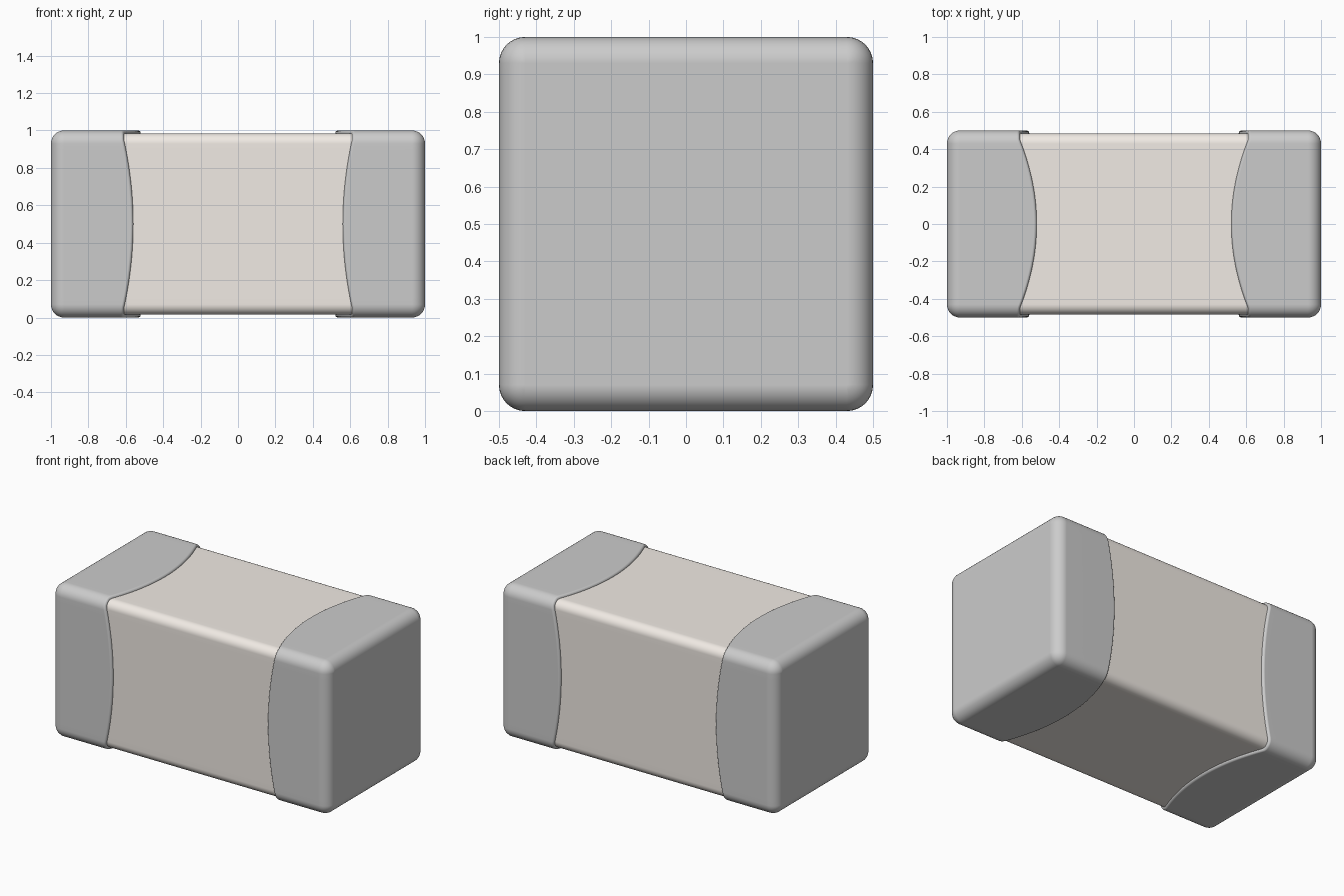
import bpy, bmesh, math

if "Cube" in bpy.data.objects:
    bpy.data.objects.remove(bpy.data.objects["Cube"])

N_SIDE, N_CORNER = 24, 8
HALF, R = 0.5, 0.07          # end cap half width and edge radius
BODY, LIP = 0.485, 0.015     # body half width, rounding of the cap's inner rim


def rounded_square(h, r):
    """Closed loop of (y, z) points, always with the same count."""
    pts = []
    for q in range(4):
        a0 = q * math.pi / 2
        c, s = math.cos(a0), math.sin(a0)
        k = h - r
        side = [(h, -k + 2 * k * i / N_SIDE) for i in range(N_SIDE)]
        arc = [(k + r * math.cos(a), k + r * math.sin(a))
               for a in (i * math.pi / 2 / N_CORNER for i in range(N_CORNER))]
        pts += [(c * y - s * z, s * y + c * z) for y, z in side + arc]
    return pts


def rim_x(y, z):
    """Inner edge of the cap: bowed towards the middle of each face."""
    if abs(z) >= abs(y):
        return 0.52 + 0.09 * min(1, abs(y) / 0.45) ** 2
    return 0.56 + 0.05 * min(1, abs(z) / 0.45) ** 2


def loft(name, rings):
    bm = bmesh.new()
    loops = [[bm.verts.new((x, y, z + 0.5)) for x, y, z in ring] for ring in rings]
    n = len(loops[0])
    for a, b in zip(loops, loops[1:]):
        for i in range(n):
            j = (i + 1) % n
            bm.faces.new((a[i], a[j], b[j], b[i]))
    bm.faces.new(loops[0])
    bm.faces.new(loops[-1][::-1])
    bmesh.ops.remove_doubles(bm, verts=bm.verts, dist=1e-5)
    bmesh.ops.recalc_face_normals(bm, faces=bm.faces)
    mesh = bpy.data.meshes.new(name)
    bm.to_mesh(mesh)
    bm.free()
    obj = bpy.data.objects.new(name, mesh)
    bpy.context.collection.objects.link(obj)
    bpy.ops.object.select_all(action='DESELECT')
    bpy.context.view_layer.objects.active = obj
    obj.select_set(True)
    bpy.ops.object.shade_smooth_by_angle(angle=math.radians(40))
    wn = obj.modifiers.new("even_shading", 'WEIGHTED_NORMAL')
    wn.keep_sharp = True
    return obj


def cap_rings(sign):
    rings = []
    # rounded outer end
    for i in range(9):
        a = i * math.pi / 16
        grow = R * math.sin(a)
        x = 1 - R + R * math.cos(a)
        rings.append([(sign * x, y, z)
                      for y, z in rounded_square(HALF - R + grow, grow)])
    # rounded inner rim, then tucked under the body surface
    for i in range(6):
        a = i * math.pi / 10
        drop = LIP * (1 - math.cos(a))
        shift = LIP * (1 - math.sin(a))
        rings.append([(sign * (rim_x(y, z) + shift), y, z)
                      for y, z in rounded_square(HALF - drop, R - drop)])
    rings.append([(sign * rim_x(y, z), y, z) for y, z in rounded_square(0.47, 0.04)])
    rings.append([(sign * 0.8, y, z) for y, z in rounded_square(0.47, 0.04)])
    return rings


# metal end caps
for name, sign in (("end_cap_left", -1), ("end_cap_right", 1)):
    loft(name, cap_rings(sign))

# ceramic body
body = loft("ceramic_body", [[(x, y, z) for y, z in rounded_square(BODY, R - LIP)]
                             for x in (-0.95, 0.95)])
mat = bpy.data.materials.new("ceramic_beige")
mat.diffuse_color = (0.88, 0.83, 0.78, 1)
mat.use_nodes = True
mat.node_tree.nodes["Principled BSDF"].inputs["Base Color"].default_value = mat.diffuse_color
body.data.materials.append(mat)
